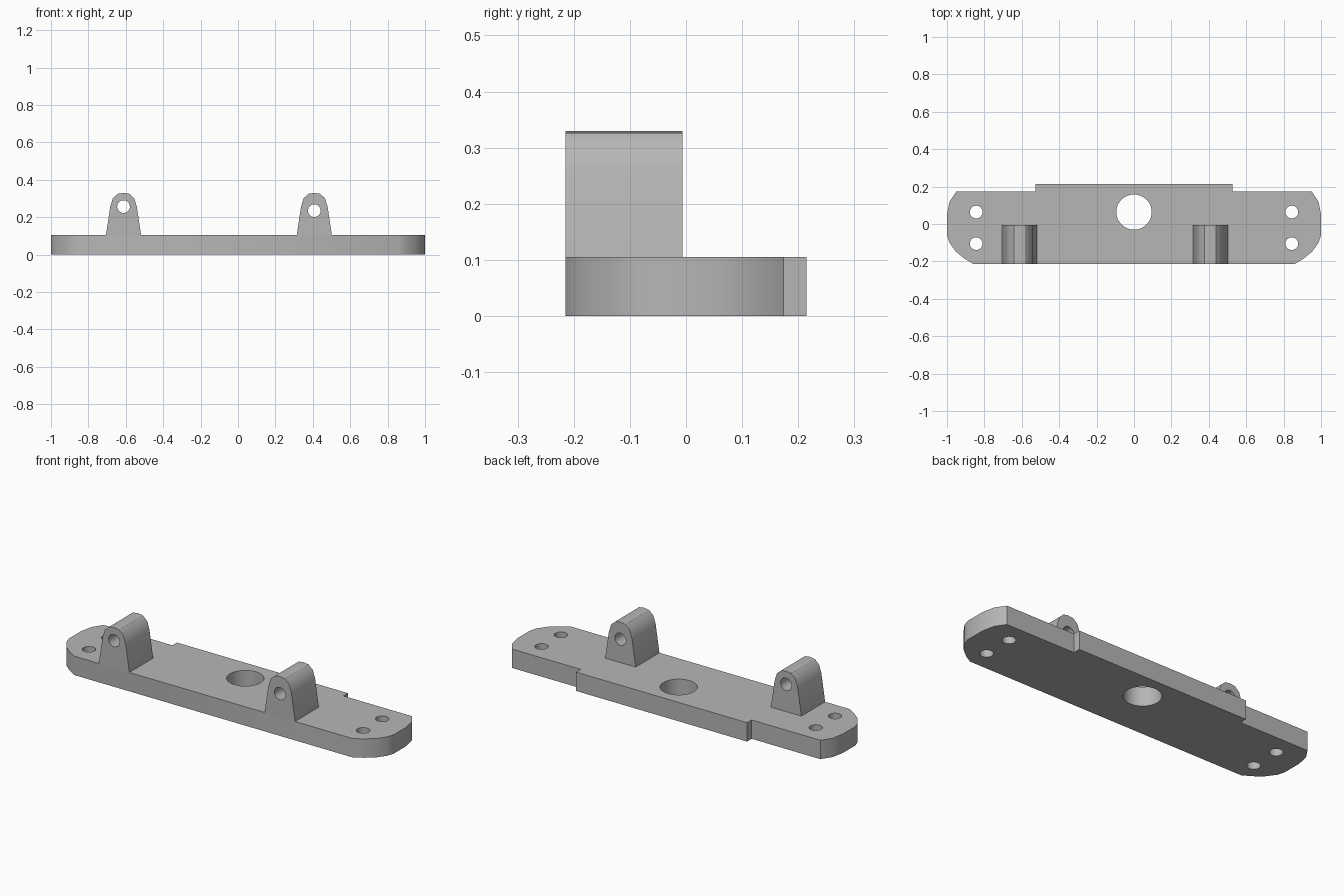
import bpy
import bmesh
from math import cos, sin, pi, radians

if "Cube" in bpy.data.objects:
    bpy.data.objects.remove(bpy.data.objects["Cube"], do_unlink=True)

grey = bpy.data.materials.new("plain grey")
colour = (0.47, 0.47, 0.47, 1)
grey.diffuse_color = colour
grey.use_nodes = True
grey.node_tree.nodes["Principled BSDF"].inputs["Base Color"].default_value = colour


def circle(x, y, radius, sides=32):
    return [(x + radius * cos(2 * pi * i / sides), y + radius * sin(2 * pi * i / sides))
            for i in range(sides)]


def extruded_plate(name, loops, thickness, location, rotation=(0, 0, 0)):
    """Solid slab from an outline and its through holes."""
    curve = bpy.data.curves.new(name, "CURVE")
    curve.dimensions = "2D"
    curve.fill_mode = "BOTH"
    curve.extrude = thickness / 2
    for loop in loops:
        spline = curve.splines.new("POLY")
        spline.points.add(len(loop) - 1)
        for point, (x, y) in zip(spline.points, loop):
            point.co = (x, y, 0, 1)
        spline.use_cyclic_u = True
    obj = bpy.data.objects.new(name, curve)
    bpy.context.collection.objects.link(obj)
    obj.location = location
    obj.rotation_euler = rotation
    bpy.ops.object.select_all(action="DESELECT")
    obj.select_set(True)
    bpy.context.view_layer.objects.active = obj
    bpy.ops.object.convert(target="MESH")
    obj = bpy.context.object

    # Weld the caps to the walls
    bm = bmesh.new()
    bm.from_mesh(obj.data)
    bmesh.ops.remove_doubles(bm, verts=bm.verts, dist=0.0001)
    bmesh.ops.recalc_face_normals(bm, faces=bm.faces)
    bm.to_mesh(obj.data)
    bm.free()
    obj.data.materials.clear()
    obj.data.materials.append(grey)
    bpy.ops.object.shade_smooth_by_angle(angle=radians(32))
    return obj


# Base plate: mirrored outline, raised back edge, rounded ends
half = [(0.525, 0.215), (0.525, 0.175), (0.947, 0.175), (0.984, 0.12), (0.998, 0.05),
        (0.998, -0.06), (0.985, -0.1), (0.95, -0.148), (0.905, -0.185), (0.855, -0.215)]
outline = half + [(-x, y) for x, y in reversed(half)]
holes = [circle(0, 0.064, 0.094, 48)]
for x in (-0.842, 0.842):
    for y in (-0.105, 0.064):
        holes.append(circle(x, y, 0.034))
base = extruded_plate("base_plate", [outline] + holes, 0.105, (0, 0, 0.0525))
base.scale.x = 1 / 0.998

# Upright lugs: tapered sides, rounded top, pin hole at differing heights
side = [(0.094, 0.104), (0.071, 0.257), (0.057, 0.302), (0.03, 0.326)]
profile = side + [(0, 0.33)] + [(-x, z) for x, z in reversed(side)]
for name, x, hole_z in (("right_lug", -0.612, 0.257), ("left_lug", 0.408, 0.235)):
    extruded_plate(name, [profile, circle(0, hole_z, 0.034)], 0.209,
                   (x, -0.1105, 0), (pi / 2, 0, 0))
